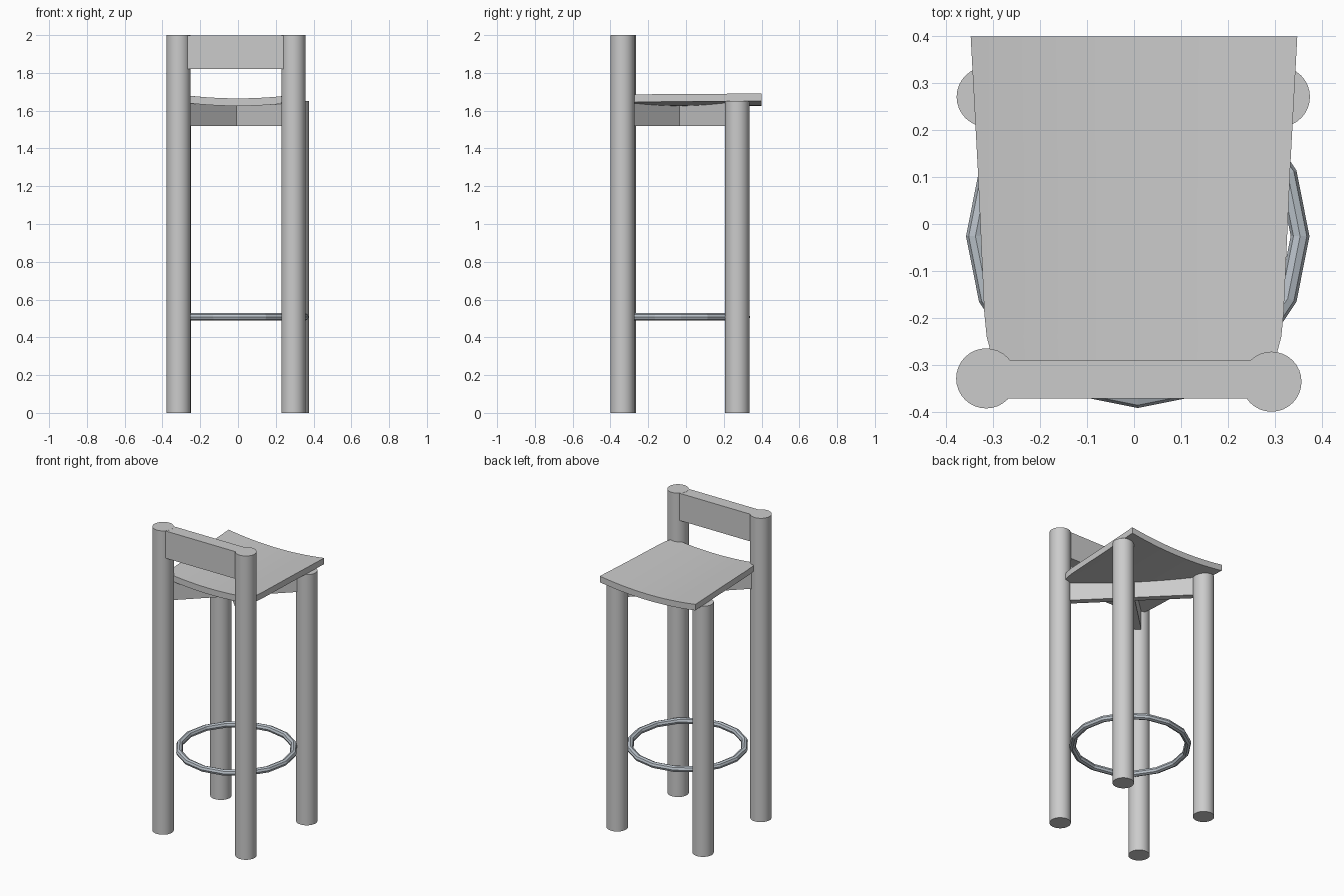
import bpy, bmesh, math
from mathutils import Vector

if "Cube" in bpy.data.objects:
    bpy.data.objects.remove(bpy.data.objects["Cube"])


def smooth(obj, angle=35):
    bpy.ops.object.select_all(action='DESELECT')
    obj.select_set(True)
    bpy.context.view_layer.objects.active = obj
    bpy.ops.object.shade_smooth_by_angle(angle=math.radians(angle))


def leg(name, x, y, height):
    bpy.ops.mesh.primitive_cylinder_add(vertices=32, radius=0.064, depth=height,
                                        location=(x, y, height / 2))
    obj = bpy.context.object
    obj.name = name
    smooth(obj)


def beam(name, a, b, thick, z0, z1):
    # upright plank running between two plan points
    a, b = Vector(a), Vector(b)
    d = b - a
    mid = (a + b) / 2
    bpy.ops.mesh.primitive_cube_add(size=1, location=(mid.x, mid.y, (z0 + z1) / 2),
                                    rotation=(0, 0, math.atan2(d.y, d.x)))
    obj = bpy.context.object
    obj.name = name
    obj.scale = (d.length, thick, z1 - z0)


# legs: the tall pair carries the backrest, the short pair carries the seat
TALL_L, TALL_R = (-0.315, -0.329), (0.293, -0.336)
SHORT_L, SHORT_R = (-0.314, 0.271), (0.311, 0.271)
leg("tall_leg_left", *TALL_L, 2.0)
leg("tall_leg_right", *TALL_R, 2.0)
leg("short_leg_left", *SHORT_L, 1.65)
leg("short_leg_right", *SHORT_R, 1.65)

# backrest between the tall legs
beam("backrest", (-0.30, -0.331), (0.28, -0.331), 0.082, 1.82, 1.999)

# crossed braces under the seat
beam("brace_a", TALL_L, SHORT_R, 0.04, 1.52, 1.642)
beam("brace_b", TALL_R, SHORT_L, 0.04, 1.52, 1.642)

# dished, tapered seat: rows of (y, half width), thickened downwards
rows = [(0.4, 0.348), (0.12, 0.333), (-0.19, 0.319), (-0.24, 0.314), (-0.30, 0.298)]
N = 16
bm = bmesh.new()


def layer(drop):
    grid = []
    for y, w in rows:
        line = []
        for i in range(N + 1):
            x = w * (2 * i / N - 1)
            z = 1.665 + 0.026 * abs(x / 0.348) ** 2 - drop
            line.append(bm.verts.new((x, y, z)))
        grid.append(line)
    return grid


top, low = layer(0), layer(0.04)
for grid in (top, low):
    for r in range(len(rows) - 1):
        for i in range(N):
            bm.faces.new((grid[r][i], grid[r + 1][i], grid[r + 1][i + 1], grid[r][i + 1]))


def rim(g):
    return (g[0] + [row[-1] for row in g[1:]] + g[-1][-2::-1]
            + [row[0] for row in g[-2:0:-1]])


t, b = rim(top), rim(low)
for i in range(len(t)):
    j = (i + 1) % len(t)
    bm.faces.new((t[i], t[j], b[j], b[i]))
bmesh.ops.recalc_face_normals(bm, faces=bm.faces)
mesh = bpy.data.meshes.new("seat")
bm.to_mesh(mesh)
bm.free()
seat = bpy.data.objects.new("seat", mesh)
bpy.context.collection.objects.link(seat)
smooth(seat)

# low-poly metal foot ring
bpy.ops.mesh.primitive_torus_add(major_segments=16, minor_segments=8,
                                 major_radius=0.346, minor_radius=0.02,
                                 location=(0.008, -0.026, 0.508))
ring = bpy.context.object
ring.name = "foot_ring"
metal = bpy.data.materials.new("metal")
metal.diffuse_color = (0.5, 0.55, 0.6, 1)
metal.use_nodes = True
metal.node_tree.nodes["Principled BSDF"].inputs["Base Color"].default_value = metal.diffuse_color
ring.data.materials.append(metal)
